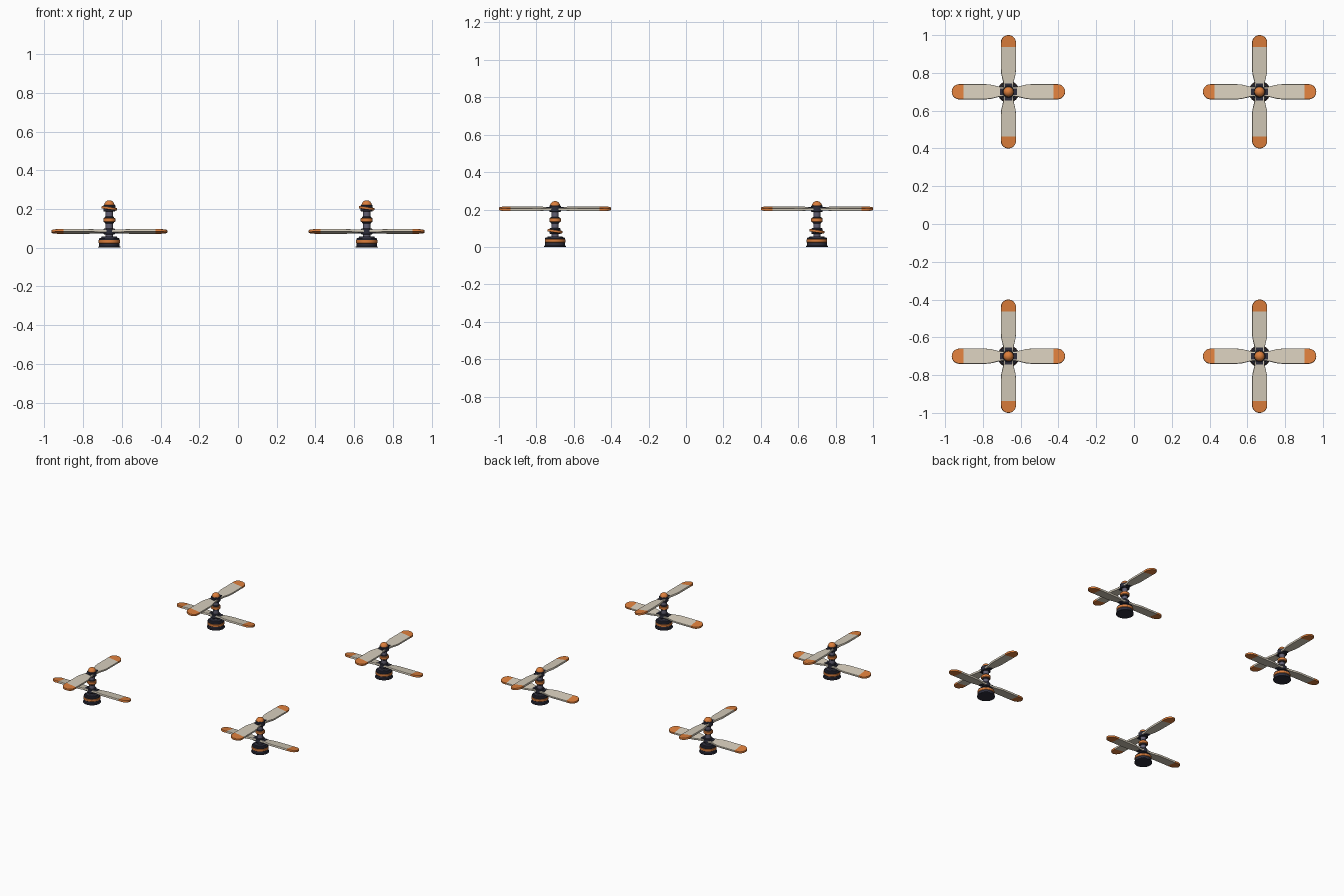
import bpy, bmesh, math

if "Cube" in bpy.data.objects:
    bpy.data.objects.remove(bpy.data.objects["Cube"])


def material(name, rgb):
    m = bpy.data.materials.new(name)
    m.use_nodes = True
    col = (*rgb, 1)
    m.diffuse_color = col
    bsdf = m.node_tree.nodes["Principled BSDF"]
    bsdf.inputs["Base Color"].default_value = col
    bsdf.inputs["Roughness"].default_value = 0.6
    return m


CREAM = material("cream", (0.66, 0.60, 0.49))
ORANGE = material("orange", (0.72, 0.21, 0.045))
DARK = material("dark_navy", (0.026, 0.027, 0.045))
STEEL = material("violet_grey", (0.12, 0.115, 0.17))


def new_object(name, bm, mats):
    bmesh.ops.recalc_face_normals(bm, faces=bm.faces)
    me = bpy.data.meshes.new(name)
    bm.to_mesh(me)
    bm.free()
    for m in mats:
        me.materials.append(m)
    ob = bpy.data.objects.new(name, me)
    bpy.context.collection.objects.link(ob)
    return ob


def lathe(name, profile, mat, sides=24):
    """Closed solid of revolution from (radius, height) pairs."""
    bm = bmesh.new()
    rings = []
    for r, z in profile:
        rings.append([bm.verts.new((r * math.cos(math.tau * i / sides),
                                    r * math.sin(math.tau * i / sides), z))
                      for i in range(sides)])
    for a, b in zip(rings, rings[1:]):
        for i in range(sides):
            j = (i + 1) % sides
            bm.faces.new((a[i], a[j], b[j], b[i]))
    bm.faces.new(rings[0])
    bm.faces.new(rings[-1])
    ob = new_object(name, bm, [mat])
    bpy.context.view_layer.objects.active = ob
    bpy.ops.object.select_all(action="DESELECT")
    ob.select_set(True)
    bpy.ops.object.shade_smooth_by_angle(angle=math.radians(35))
    return ob


def band(name, r, z0, z1, mat, bevel=0.003):
    return lathe(name, [(r - bevel, z0), (r, z0 + bevel), (r, z1 - bevel), (r - bevel, z1)], mat)


def blade(name, z, turn, pitch=math.radians(-8), thick=0.014):
    """Two-ended paddle with rounded, painted tips."""
    half = [(0.03, 0.025), (0.05, 0.027), (0.095, 0.038), (0.12, 0.04)]
    half += [(0.26 + 0.04 * math.sin(t * math.pi / 16), 0.04 * math.cos(t * math.pi / 16))
             for t in range(8)]
    upper = [(-x, y) for x, y in reversed(half)] + half
    outline = upper + [(0.3, 0)] + [(x, -y) for x, y in reversed(upper)] + [(-0.3, 0)]
    bm = bmesh.new()
    face = bm.faces.new([bm.verts.new((x, y, -thick / 2)) for x, y in outline])
    ext = bmesh.ops.extrude_face_region(bm, geom=[face])
    bmesh.ops.translate(bm, vec=(0, 0, thick),
                        verts=[v for v in ext["geom"] if isinstance(v, bmesh.types.BMVert)])
    # Cut the paint line at each tip
    for side in (-1, 1):
        bmesh.ops.bisect_plane(bm, geom=bm.verts[:] + bm.edges[:] + bm.faces[:],
                               plane_co=(side * 0.238, 0, 0), plane_no=(1, 0, 0))
    for f in bm.faces:
        f.material_index = int(abs(f.calc_center_median().x) > 0.238)
    ob = new_object(name, bm, [CREAM, ORANGE])
    ob.location.z = z
    ob.rotation_euler = (pitch, 0, turn)
    mod = ob.modifiers.new("soft_edge", "BEVEL")
    mod.width = 0.003
    mod.segments = 2
    return ob


def clamp(name, z, turn):
    """Root grip that holds both ends of a blade."""
    bm = bmesh.new()
    bmesh.ops.create_cube(bm, size=1)
    bmesh.ops.scale(bm, vec=(0.09, 0.036, 0.02), verts=bm.verts)
    ob = new_object(name, bm, [DARK])
    ob.location.z = z
    ob.rotation_euler.z = turn
    return ob


LOW, HIGH = 0.084, 0.204
QUARTER = -math.pi / 2

# One rotor unit
parts = [
    lathe("base_foot", [(0.058, 0), (0.058, 0.004), (0.053, 0.008)], DARK),
    lathe("base_drum", [(0.053, 0.006), (0.053, 0.046), (0.05, 0.05),
                        (0.042, 0.051), (0.040, 0.057)], DARK),
    band("base_ring", 0.055, 0.022, 0.042, ORANGE),
    lathe("shaft", [(0.019, 0.05), (0.019, 0.21)], STEEL),
    band("lower_hub", 0.029, 0.068, 0.1, DARK),
    band("middle_ring", 0.031, 0.133, 0.154, ORANGE),
    band("middle_collar", 0.024, 0.126, 0.161, DARK),
    band("upper_hub", 0.031, 0.187, 0.221, DARK),
    lathe("dome_cap", [(0.027, 0.215)] +
          [(0.027 * math.cos(t * math.pi / 16), 0.218 + 0.027 * math.sin(t * math.pi / 16))
           for t in range(8)] + [(0.0005, 0.245)], ORANGE),
    blade("lower_blade", LOW, 0),
    blade("upper_blade", HIGH, QUARTER),
    clamp("lower_clamp", LOW, 0),
    clamp("upper_clamp", HIGH, QUARTER),
]

# Repeat the unit at the four corners
corners = {"front_left": (1, -1), "front_right": (-1, -1),
           "back_left": (1, 1), "back_right": (-1, 1)}
names = [p.name for p in parts]
for n, (corner, (sx, sy)) in enumerate(corners.items()):
    for name, part in zip(names, parts):
        ob = part
        if n:
            ob = part.copy()
            bpy.context.collection.objects.link(ob)
        ob.name = corner + "_" + name
        ob.location.x = sx * 0.665
        ob.location.y = sy * 0.7
